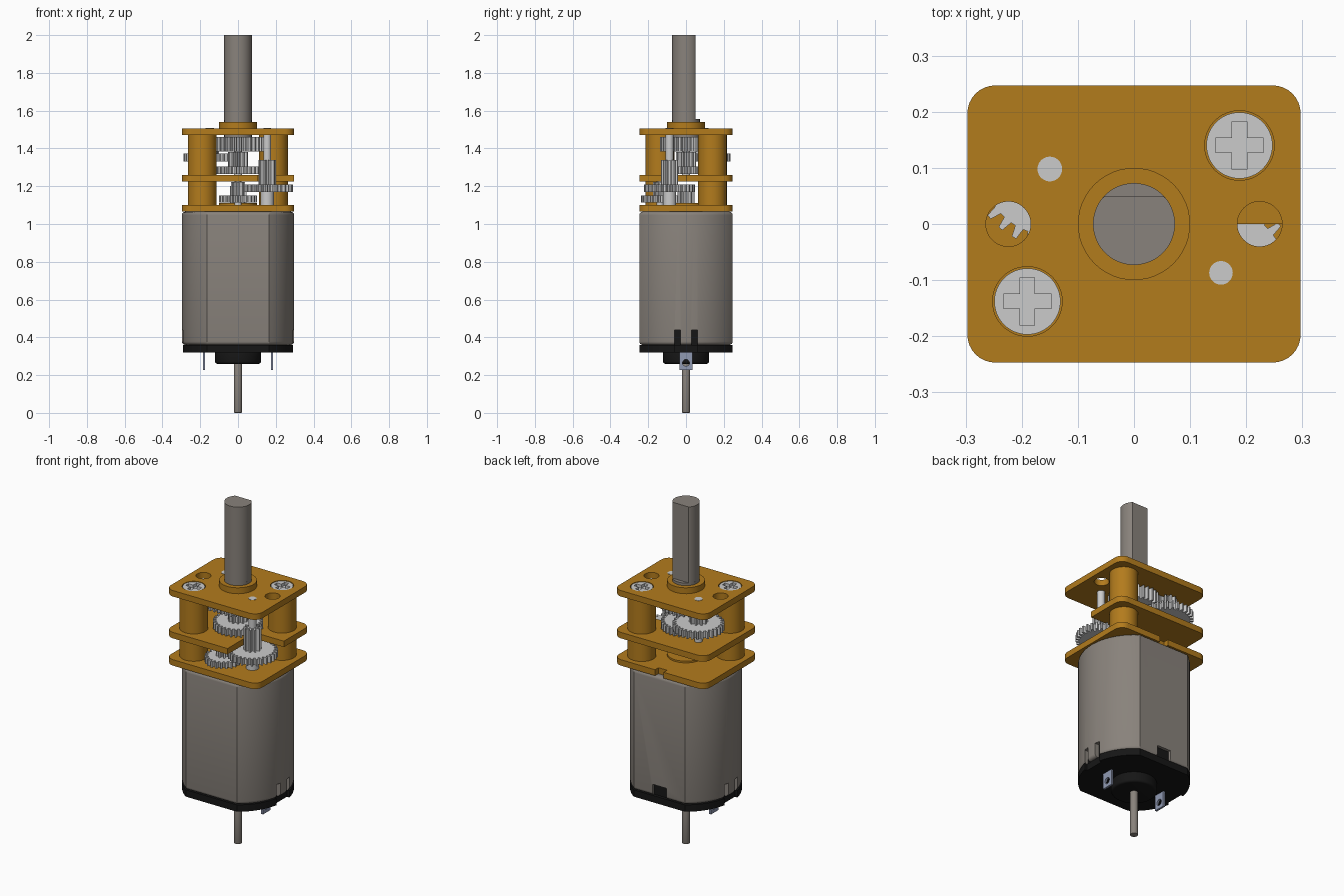
import bpy, bmesh
from math import sin, cos, pi, asin, radians

if "Cube" in bpy.data.objects:
    bpy.data.objects.remove(bpy.data.objects["Cube"])


def material(name, rgb):
    m = bpy.data.materials.new(name)
    m.diffuse_color = (*rgb, 1)
    m.use_nodes = True
    m.node_tree.nodes["Principled BSDF"].inputs["Base Color"].default_value = m.diffuse_color
    return m


BRASS = material("brass", (0.45, 0.2, 0.012))
BLACK = material("black_plastic", (0.008, 0.008, 0.008))
STEEL = material("warm_steel", (0.25, 0.225, 0.2))
TIN = material("tin", (0.28, 0.32, 0.45))


def prism(name, pts, z0, z1, mat=None, x=0, y=0):
    """Extrude a closed 2D outline from z0 to z1."""
    bm = bmesh.new()
    face = bm.faces.new([bm.verts.new((px + x, py + y, z0)) for px, py in pts])
    ext = bmesh.ops.extrude_face_region(bm, geom=[face])
    bmesh.ops.translate(bm, vec=(0, 0, z1 - z0),
                        verts=[v for v in ext["geom"] if isinstance(v, bmesh.types.BMVert)])
    bmesh.ops.recalc_face_normals(bm, faces=bm.faces)
    me = bpy.data.meshes.new(name)
    bm.to_mesh(me)
    bm.free()
    ob = bpy.data.objects.new(name, me)
    bpy.context.collection.objects.link(ob)
    if mat:
        me.materials.append(mat)
    return ob


def circle(r, n=48):
    return [(r * cos(2 * pi * i / n), r * sin(2 * pi * i / n)) for i in range(n)]


def cyl(name, r, z0, z1, mat=None, x=0, y=0):
    return prism(name, circle(r), z0, z1, mat, x, y)


def rect(hx, hy):
    return [(-hx, -hy), (hx, -hy), (hx, hy), (-hx, hy)]


def box(name, x0, x1, y0, y1, z0, z1, mat=None):
    return prism(name, rect((x1 - x0) / 2, (y1 - y0) / 2), z0, z1, mat, (x0 + x1) / 2, (y0 + y1) / 2)


def rounded_rect(hx, hy, r, n=8):
    pts = []
    for q, (sx, sy) in enumerate([(1, 1), (-1, 1), (-1, -1), (1, -1)]):
        for i in range(n + 1):
            a = (q + i / n) * pi / 2
            pts.append((sx * (hx - r) + r * cos(a), sy * (hy - r) + r * sin(a)))
    return pts


def can_outline(r=0.297, flat=0.247, n=28):
    """Circle with two flats, as on the motor can."""
    a = asin(flat / r)
    return [(r * cos(c - a + 2 * a * i / n), r * sin(c - a + 2 * a * i / n))
            for c in (0, pi) for i in range(n + 1)]


def gear(name, r, teeth, z0, z1, x, y, turn=0.0):
    root, step, pts = r - 0.02, 2 * pi / teeth, []
    for i in range(teeth):
        for f, rad in ((-0.32, root), (-0.15, r), (0.15, r), (0.32, root)):
            a = (i + turn + f) * step
            pts.append((rad * cos(a), rad * sin(a)))
    return prism(name, pts, z0, z1, None, x, y)


def apply_mods(ob):
    dg = bpy.context.evaluated_depsgraph_get()
    me = bpy.data.meshes.new_from_object(ob.evaluated_get(dg))
    ob.modifiers.clear()
    ob.data = me


def cut(ob, *cutters):
    for c in cutters:
        m = ob.modifiers.new("cut", "BOOLEAN")
        m.operation, m.solver, m.object = "DIFFERENCE", "EXACT", c
    apply_mods(ob)
    for c in cutters:
        bpy.data.objects.remove(c)


def bevel(ob, w, segments=4, angle=50):
    m = ob.modifiers.new("bevel", "BEVEL")
    m.width, m.segments, m.angle_limit = w, segments, radians(angle)
    apply_mods(ob)


# Motor can with side slots and a rear notch
can = prism("motor_can", can_outline(), 0.36, 1.065, STEEL)
bevel(can, 0.018)
cutters = [box("cutter", -0.045, 0.045, 0.225, 0.3, 0.3, 0.425)]
for s in (-1, 1):
    for y in (-0.045, 0.045):
        x0, x1 = sorted((s * 0.262, s * 0.35))
        slot = box("cutter", x0, x1, y - 0.015, y + 0.015, 0.3, 0.44)
        cutters.append(slot)
cut(can, *cutters)

# Black end cap and the plastic seen through the slots
cap = prism("end_cap", can_outline(), 0.32, 0.36, BLACK)
cut(cap, *[box("cutter", s * 0.32 - 0.045, s * 0.32 + 0.045, -0.06, 0.06, 0.3, 0.4) for s in (-1, 1)])
box("cap_insert_sides", -0.267, 0.267, -0.07, 0.07, 0.35, 0.445, BLACK)
box("cap_insert_rear", -0.06, 0.06, 0.0, 0.23, 0.35, 0.43, BLACK)
bevel(cyl("cap_boss", 0.122, 0.26, 0.325, BLACK), 0.012)
tail = cyl("rear_shaft", 0.022, 0, 0.3, STEEL)
bevel(tail, 0.004, 2)

# Solder terminals with round eyelets
for side, s in (("left", -1), ("right", 1)):
    t = box("terminal_" + side, s * 0.18 - 0.006, s * 0.18 + 0.006, -0.034, 0.034, 0.228, 0.33, TIN)
    eye = cyl("cutter", 0.018, -0.05, 0.05)
    eye.rotation_euler = (0, pi / 2, 0)
    eye.location = (s * 0.18, 0, 0.265)
    bpy.context.view_layer.update()
    cut(t, eye)

# Gearbox plates
outline = rounded_rect(0.297, 0.247, 0.05)
lower = prism("lower_plate", outline, 1.065, 1.1, BRASS)
cut(lower, box("cutter", -0.028, 0.028, 0.215, 0.3, 1, 1.2))
cyl("lower_plate_boss", 0.1, 1.095, 1.11, BRASS)
middle = prism("middle_plate", outline, 1.225, 1.26, BRASS)
cut(middle, box("cutter", 0.105, 0.4, -0.4, 0.0, 1.2, 1.3))
upper = prism("upper_plate", outline, 1.47, 1.505, BRASS)
SCREWS = [(0.188, 0.14), (-0.19, -0.138)]
cut(upper, *[cyl("cutter", 0.04, 1.4, 1.6, None, s * 0.224, 0) for s in (-1, 1)],
    *[cyl("cutter", 0.062, 1.4, 1.6, None, x, y) for x, y in SCREWS])
cyl("output_bushing", 0.1, 1.5, 1.54, BRASS)

# Spacer pillars and cross-head screws
for i, (x, y) in enumerate(SCREWS):
    cyl(f"lower_spacer_{i}", 0.076, 1.1, 1.225, BRASS, x, y)
    cyl(f"upper_spacer_{i}", 0.076, 1.26, 1.47, BRASS, x, y)
    head = cyl(f"screw_{i}", 0.059, 1.465, 1.503, None, x, y)
    w, l = 0.013, 0.043
    cross = [(w, w), (w, l), (-w, l), (-w, w), (-l, w), (-l, -w),
             (-w, -w), (-w, -l), (w, -l), (w, -w), (l, -w), (l, w)]
    cut(head, prism("cutter", cross, 1.485, 1.6, None, x, y))

# Gear train: each stage is a wheel with a pinion on the same axis
A, B, D = (0, -0.137), (0.155, -0.087), (-0.15, 0.098)
gear("motor_pinion", 0.045, 9, 1.1, 1.2, 0, 0)
gear("first_wheel", 0.1, 22, 1.115, 1.15, *A, 0.25)
gear("first_pinion", 0.038, 8, 1.15, 1.222, *A)
gear("second_wheel", 0.135, 30, 1.17, 1.21, *B, 0.3)
gear("second_pinion", 0.047, 10, 1.21, 1.34, *B)
gear("third_wheel", 0.134, 30, 1.265, 1.305, 0, 0)
gear("third_pinion", 0.053, 11, 1.305, 1.38, 0, 0, 0.3)
gear("fourth_wheel", 0.138, 30, 1.33, 1.372, *D, 0.2)
gear("fourth_pinion", 0.05, 10, 1.372, 1.46, *D)
gear("output_wheel", 0.138, 30, 1.385, 1.46, 0, 0)
cyl("first_axle", 0.018, 1.1, 1.225, None, *A)
cyl("second_axle", 0.021, 1.1, 1.507, None, *B)
cyl("second_hub", 0.035, 1.1, 1.17, None, *B)
cyl("fourth_axle", 0.022, 1.26, 1.507, None, *D)
cyl("centre_axle", 0.022, 1.24, 1.4)

# D-shaped output shaft on a round base
cyl("output_shaft_base", 0.073, 1.44, 1.555, STEEL)
d_shape = [(x, min(y, 0.05)) for x, y in circle(0.073, 64)]
prism("output_shaft", d_shape, 1.55, 2.0, STEEL)

# Smooth round surfaces, keep edges crisp
bpy.ops.object.select_all(action="DESELECT")
for ob in bpy.context.scene.objects:
    ob.select_set(True)
bpy.context.view_layer.objects.active = can
bpy.ops.object.shade_smooth_by_angle(angle=radians(25))
